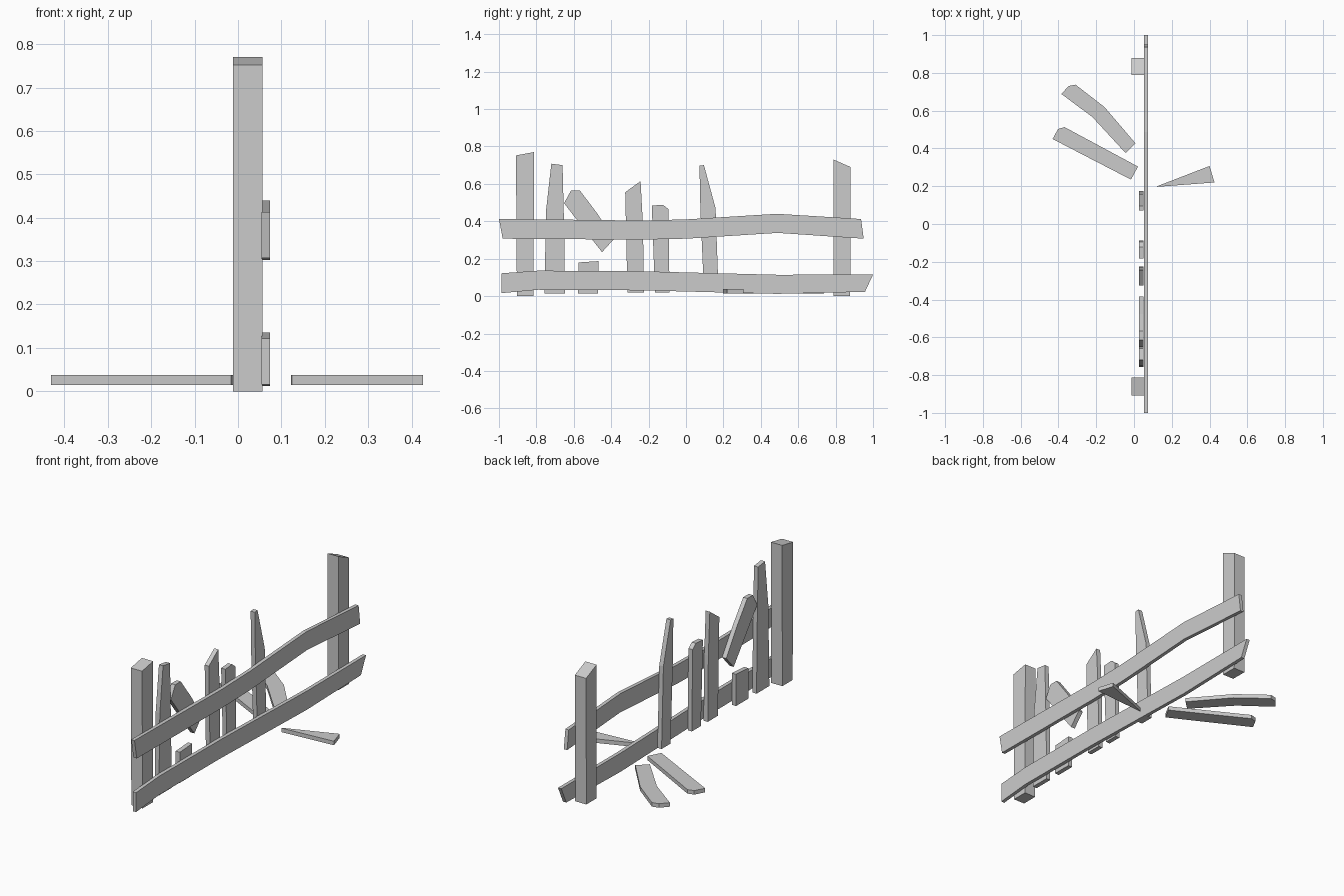
import bpy, bmesh
from mathutils import Vector

if "Cube" in bpy.data.objects:
    bpy.data.objects.remove(bpy.data.objects["Cube"])


def slab(name, profile, low, high, axis):
    """Extrude a flat board outline along x (upright) or z (lying down)."""
    bm = bmesh.new()
    place = (lambda p: (low, *p)) if axis == 'X' else (lambda p: (*p, low))
    face = bm.faces.new([bm.verts.new(place(p)) for p in profile])
    res = bmesh.ops.extrude_face_region(bm, geom=[face])
    step = Vector((high - low, 0, 0)) if axis == 'X' else Vector((0, 0, high - low))
    verts = [g for g in res['geom'] if isinstance(g, bmesh.types.BMVert)]
    bmesh.ops.translate(bm, vec=step, verts=verts)
    bmesh.ops.recalc_face_normals(bm, faces=bm.faces)
    mesh = bpy.data.meshes.new(name)
    bm.to_mesh(mesh)
    bm.free()
    obj = bpy.data.objects.new(name, mesh)
    bpy.context.collection.objects.link(obj)
    return obj


def upright(name, profile, low=0.026, high=0.051):
    return slab(name, profile, low, high, 'X')


def fallen(name, profile):
    return slab(name, profile, 0.015, 0.037, 'Z')


# Square posts with slanted tops
upright("left_post", [(-.904, 0), (-.815, 0), (-.813, .77), (-.909, .752)], -.012, .056)
upright("right_post", [(.789, 0), (.878, 0), (.88, .69), (.789, .73)], -.012, .056)

# Warped rails in front of the posts
upright("upper_rail", [(-1, .413), (-.98, .307), (-.25, .302), (0, .307), (.49, .338),
                       (.95, .307), (.936, .412), (.487, .44), (0, .41), (-.25, .404)],
        .054, .074)
upright("lower_rail", [(-.986, .122), (-.986, .016), (-.79, .034), (-.25, .031), (.487, .012),
                       (.957, .023), (1, .115), (.487, .114), (-.25, .133), (-.79, .136)],
        .054, .074)

# Broken pickets still attached
upright("tall_picket", [(-.757, .013), (-.647, .013), (-.65, .3), (-.66, .70),
                        (-.72, .708), (-.748, .46)])
upright("stub_picket", [(-.578, .013), (-.47, .013), (-.468, .187), (-.575, .18)])
upright("slanted_picket", [(-.313, .02), (-.225, .02), (-.23, .38), (-.243, .615), (-.325, .555)])
upright("short_picket", [(-.166, .02), (-.088, .02), (-.094, .465), (-.123, .488), (-.183, .484)])
upright("pointed_picket", [(.096, .024), (.174, .024), (.158, .47), (.096, .70),
                           (.072, .698), (.077, .46)])

# Picket hanging loose from the upper rail
upright("hanging_picket", [(-.652, .497), (-.55, .364), (-.449, .235), (-.385, .305),
                           (-.476, .444), (-.567, .564), (-.615, .564)])

# Pieces lying on the ground
fallen("fallen_bent_picket", [(-.384, .688), (-.347, .73), (-.31, .738), (-.156, .619),
                              (.008, .427), (-.045, .376), (-.22, .566)])
fallen("fallen_straight_picket", [(-.431, .45), (-.402, .503), (-.368, .513),
                                  (.021, .304), (-.016, .235)])
fallen("fallen_splinter", [(.122, .2), (.124, .197), (.426, .22), (.40, .307)])
